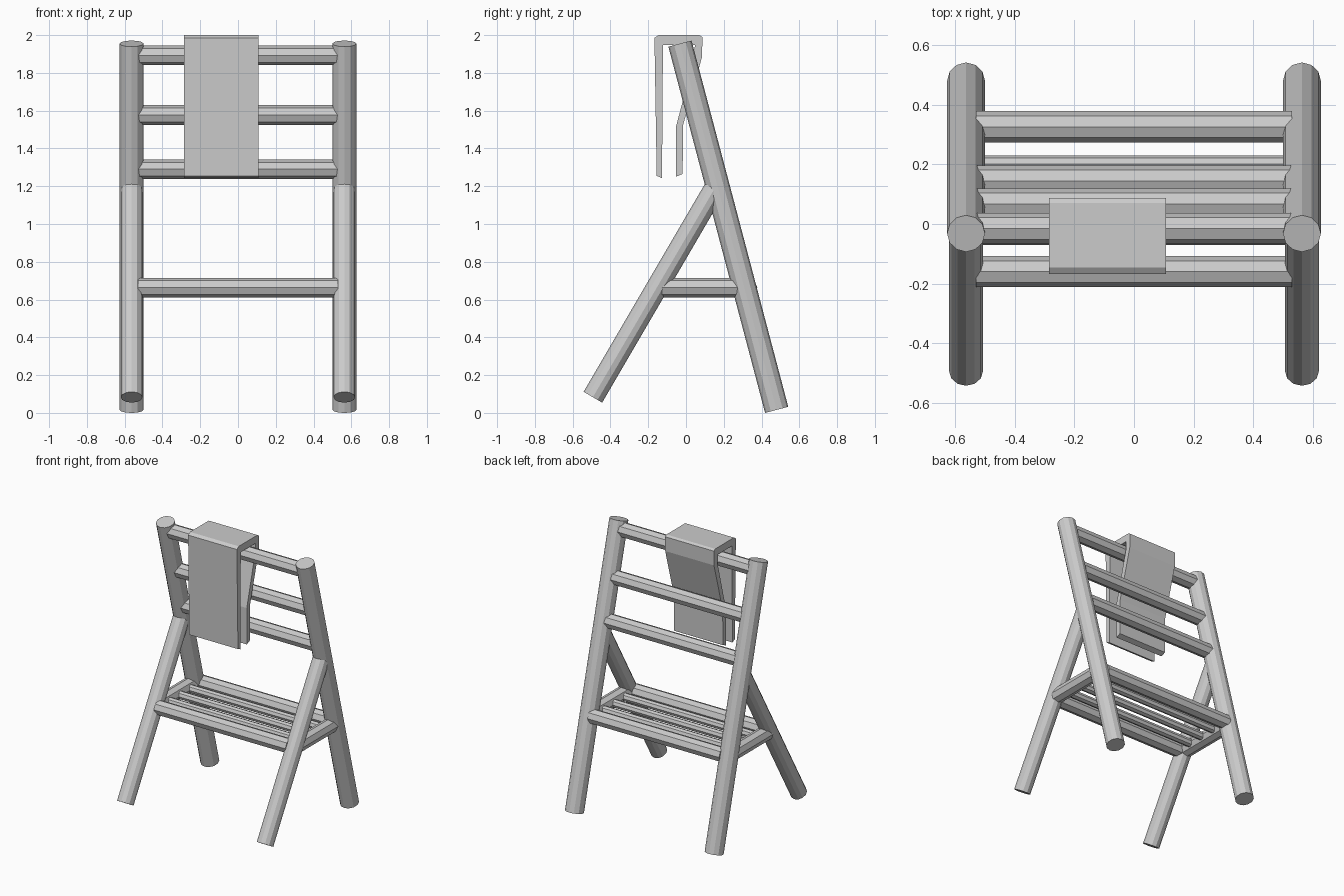
import bpy
import bmesh
from mathutils import Vector

if "Cube" in bpy.data.objects:
    bpy.data.objects.remove(bpy.data.objects["Cube"])


def rod(name, a, b, radius, sides=8):
    """Faceted round bar running from point a to point b."""
    a, b = Vector(a), Vector(b)
    d = b - a
    bpy.ops.mesh.primitive_cylinder_add(vertices=sides, radius=radius,
                                        depth=d.length, location=(a + b) / 2)
    ob = bpy.context.object
    ob.name = name
    ob.rotation_euler = d.to_track_quat('Z', 'Y').to_euler()
    return ob


X = 0.563                                    # sideways position of the legs
TOP, FOOT = (-0.032, 1.955), (0.48, 0.016)   # long post ends (y, z)
SEAT_Z = 0.663


def post_y(z):
    t = (TOP[1] - z) / (TOP[1] - FOOT[1])
    return TOP[0] + t * (FOOT[0] - TOP[0])


# Legs and seat side bars, left and right
for side, s in (("left", -1), ("right", 1)):
    x = s * X
    rod(f"back_post_{side}", (x, *FOOT), (x, *TOP), 0.0635, 12)
    rod(f"front_leg_{side}", (x, -0.493, 0.083), (x, 0.15, 1.185), 0.057, 12)
    rod(f"seat_side_bar_{side}", (x, -0.14, SEAT_Z), (x, 0.305, SEAT_Z), 0.052)

# Backrest rungs between the long posts
for i, z in enumerate((1.893, 1.577, 1.29)):
    y = post_y(z)
    rod(f"back_rung_{i + 1}", (-0.53, y, z), (0.53, y, z), 0.052)

# Seat: thick front and back bars, thinner slats between
for name, y in (("seat_front_bar", -0.16), ("seat_back_bar", 0.326)):
    rod(name, (-0.53, y, SEAT_Z), (0.53, y, SEAT_Z), 0.052)
for i in range(3):
    y = -0.041 + i * 0.121
    rod(f"seat_slat_{i + 1}", (-0.53, y, SEAT_Z), (0.53, y, SEAT_Z), 0.029)

# Towel: side profile (y, z) extruded along x, draped over the top rung
profile = [(-0.155, 1.255), (-0.167, 1.985), (-0.145, 2.0), (0.07, 2.0),
           (0.087, 1.99), (0.085, 1.885), (-0.015, 1.525), (-0.018, 1.265),
           (-0.053, 1.25), (-0.053, 1.515), (0.043, 1.88), (0.047, 1.948),
           (-0.122, 1.948), (-0.127, 1.243)]
n = len(profile)
bm = bmesh.new()
ends = [[bm.verts.new((x, y, z)) for y, z in profile] for x in (-0.285, 0.108)]
for i in range(n):
    j = (i + 1) % n
    bm.faces.new((ends[0][i], ends[0][j], ends[1][j], ends[1][i]))
for ring in ends:
    bm.faces.new(ring)
bmesh.ops.recalc_face_normals(bm, faces=bm.faces)
mesh = bpy.data.meshes.new("towel")
bm.to_mesh(mesh)
bm.free()
bpy.context.collection.objects.link(bpy.data.objects.new("towel", mesh))
